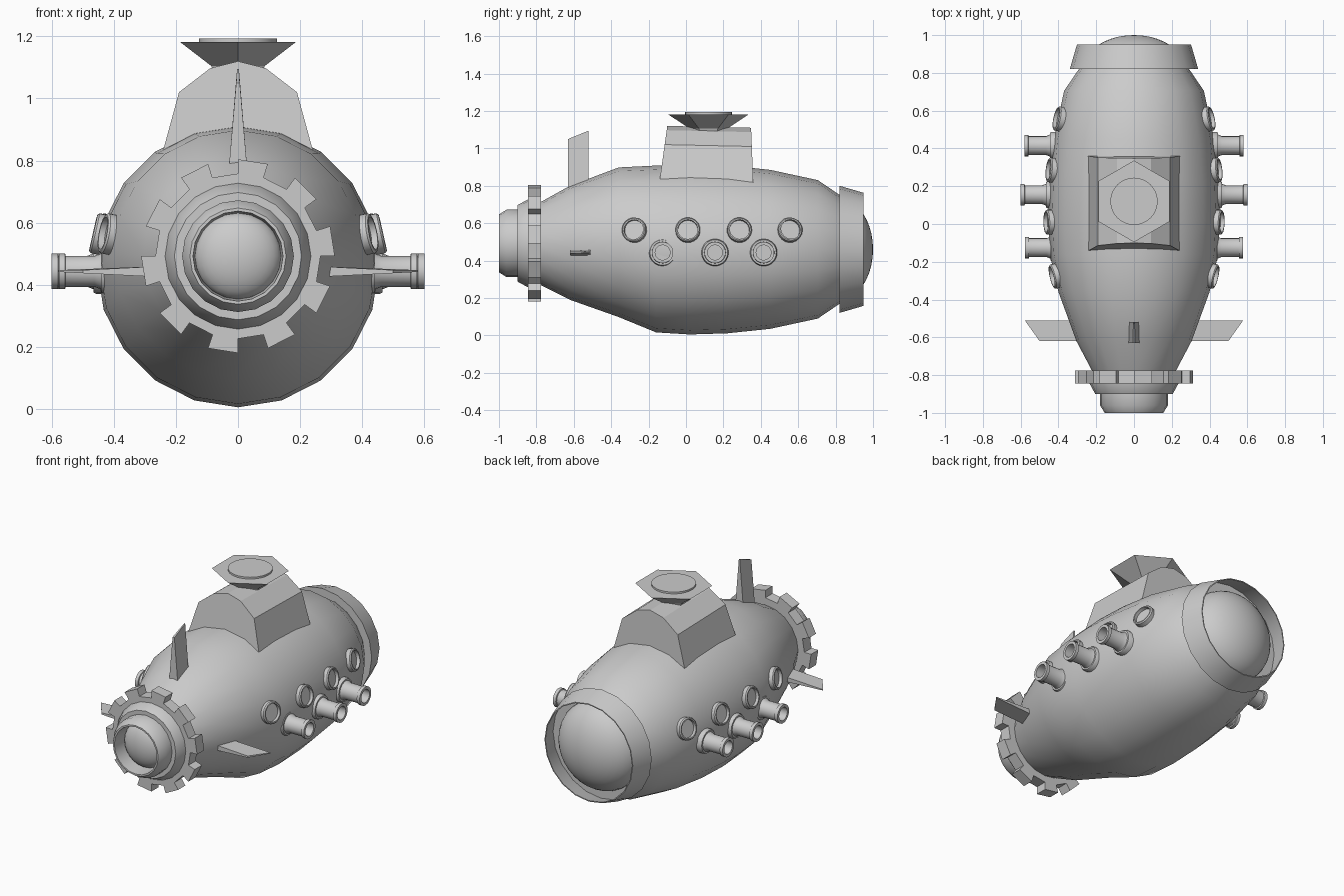
import bpy, bmesh
from math import sin, cos, pi, sqrt, radians
from mathutils import Vector, Matrix

if "Cube" in bpy.data.objects:
    bpy.data.objects.remove(bpy.data.objects["Cube"])


def finish(name, bm, smooth=True):
    bmesh.ops.remove_doubles(bm, verts=bm.verts, dist=0.0002)
    bmesh.ops.recalc_face_normals(bm, faces=bm.faces)
    me = bpy.data.meshes.new(name)
    bm.to_mesh(me)
    bm.free()
    ob = bpy.data.objects.new(name, me)
    bpy.context.collection.objects.link(ob)
    if smooth:
        bpy.ops.object.select_all(action='DESELECT')
        ob.select_set(True)
        bpy.context.view_layer.objects.active = ob
        bpy.ops.object.shade_smooth_by_angle(angle=radians(32))
    return ob


def lathe(name, profile, seg, origin=(0, 0, 0), axis=(0, 1, 0), smooth=True):
    """Revolve (radius, distance, optional rise) points about an axis."""
    bm = bmesh.new()
    rot = Vector((0, 1, 0)).rotation_difference(Vector(axis)).to_matrix()
    rings = []
    for p in profile:
        rise = p[2] if len(p) > 2 else 0
        rings.append([bm.verts.new(rot @ Vector((p[0] * sin(2 * pi * i / seg), p[1],
                      p[0] * cos(2 * pi * i / seg) + rise)) + Vector(origin))
                      for i in range(seg)])
    for a, b in zip(rings, rings[1:]):
        for i in range(seg):
            j = (i + 1) % seg
            bm.faces.new((a[i], a[j], b[j], b[i]))
    return finish(name, bm, smooth)


def loft(name, sections, smooth=False):
    """Skin between matching closed outlines and cap both ends."""
    bm = bmesh.new()
    rings = [[bm.verts.new(p) for p in s] for s in sections]
    n = len(rings[0])
    for a, b in zip(rings, rings[1:]):
        for i in range(n):
            j = (i + 1) % n
            bm.faces.new((a[i], a[j], b[j], b[i]))
    bm.faces.new(rings[0])
    bm.faces.new(rings[-1])
    return finish(name, bm, smooth)


# Hull: radius, y, axis height
HULL = [(.21, -.80, .49), (.305, -.62, .495), (.40, -.36, .498), (.446, -.16, .462),
        (.455, .02, .46), (.449, .22, .46), (.425, .45, .46), (.37, .705, .46), (.285, .83, .46)]
lathe("hull", [(0, -.80, .49)] + HULL + [(0, .83, .46)], 20)


def hull_at(y):
    for a, b in zip(HULL, HULL[1:]):
        if a[1] <= y <= b[1]:
            t = (y - a[1]) / (b[1] - a[1])
            return [u + (v - u) * t for u, v in zip(a, b)]


# Window dome and its rim at the far end
lathe("window_dome", [(.27 * cos(i * pi / 20), .82 + .18 * sin(i * pi / 20))
                      for i in range(11)], 32, (0, 0, .46))
lathe("window_rim", [(.26, .82), (.34, .82), (.302, .95), (.296, .95), (.326, .832),
                     (.26, .832)], 20, (0, 0, .46))

# Tail collar, hollow nozzle and recessed dome
TAIL = (0, 0, .492)
lathe("tail_collar", [(.20, -.77), (.235, -.79), (.235, -.845), (.205, -.90), (.14, -.90)], 20, TAIL)
lathe("nozzle", [(.18, -.89), (.18, -.96), (.155, -1.0), (.145, -1.0), (.138, -.89)], 20, TAIL)
lathe("nozzle_dome", [(.14 * cos(i * pi / 16), -.895 - .075 * sin(i * pi / 16))
                      for i in range(9)], 24, TAIL)

# Toothed ring: every other face of a 20-sided band is raised
bm = bmesh.new()
for i in range(20):
    r = .312 if i % 2 == 0 else .266
    a0, a1 = 2 * pi * i / 20, 2 * pi * (i + 1) / 20
    q = [[bm.verts.new((k * sin(a), y, k * cos(a) + .492)) for k, a in
          ((.22, a0), (r, a0), (r, a1), (.22, a1))] for y in (-.845, -.775)]
    bm.faces.new(q[0])
    bm.faces.new(q[1])
    for m in ((0, 1, 2, 3) if i % 2 == 0 else (1, 3)):
        n = (m + 1) % 4
        bm.faces.new((q[0][m], q[0][n], q[1][n], q[1][m]))
finish("toothed_ring", bm, False)

# Tail fins
loft("top_fin", [
    [(-.03, -.63, .77), (.03, -.63, .77), (.03, -.52, .77), (-.03, -.52, .77)],
    [(-.006, -.63, 1.05), (.006, -.63, 1.05), (.003, -.52, 1.095), (-.003, -.52, 1.095)]])
for s, side in ((1, "right"), (-1, "left")):
    loft(side + "_fin", [
        [(s * .24, -.62, .424), (s * .24, -.62, .46), (s * .24, -.51, .46), (s * .24, -.51, .424)],
        [(s * .50, -.62, .437), (s * .50, -.62, .447), (s * .578, -.51, .447), (s * .578, -.51, .441)]])

# Tower with arched roof
arch = [(-.25, .80), (-.19, 1.02), (-.09, 1.097), (0, 1.12), (.09, 1.097), (.19, 1.02), (.25, .80)]
tower = loft("tower", [[(x, -.10 - .042 * (1.12 - z) / .3, z) for x, z in arch],
                       [(x, .348 + .012 * (1.12 - z) / .3, z - .01) for x, z in arch]])
bpy.context.view_layer.objects.active = tower

# Six-sided flared hat and hatch
lathe("tower_flare", [(0, 1.08), (.09, 1.08), (.10, 1.105), (.216, 1.182), (0, 1.182)], 6,
      (0, .12, 0), (0, 0, 1), False)
lathe("hatch", [(.125, 1.175), (.125, 1.193), (0, 1.193)], 32, (0, .12, 0), (0, 0, 1))

for s, side in ((1, "right"), (-1, "left")):
    # Porthole rings follow the hull surface
    for k, y in enumerate((-.275, .01, .285, .555)):
        r, _, c = hull_at(y)
        slope = (hull_at(y + .05)[0] - hull_at(y - .05)[0]) / .1
        dz = .562 - c
        x = sqrt(r * r - dz * dz)
        n = Vector((s * x / r, -slope, dz / r)).normalized()
        lathe(f"{side}_porthole_{k + 1}", [(.066, -.04), (.066, .018), (.060, .024), (.053, .024),
                                           (.053, .004), (0, .004)], 20, (s * x, y, .562), n)
    # Side tubes with collar and open bore
    for k, (y, tip) in enumerate(((-.125, .577), (.155, .60), (.415, .58))):
        base = tip - .135
        lathe(f"{side}_tube_{k + 1}", [(.073, base - .08), (.073, base - .01), (.068, base), (.058, base),
                                       (.050, base + .02), (.050, tip - .022), (.057, tip - .02),
                                       (.057, tip), (.040, tip), (.040, base), (0, base)],
              20, (0, y, .443), (s, 0, 0))
